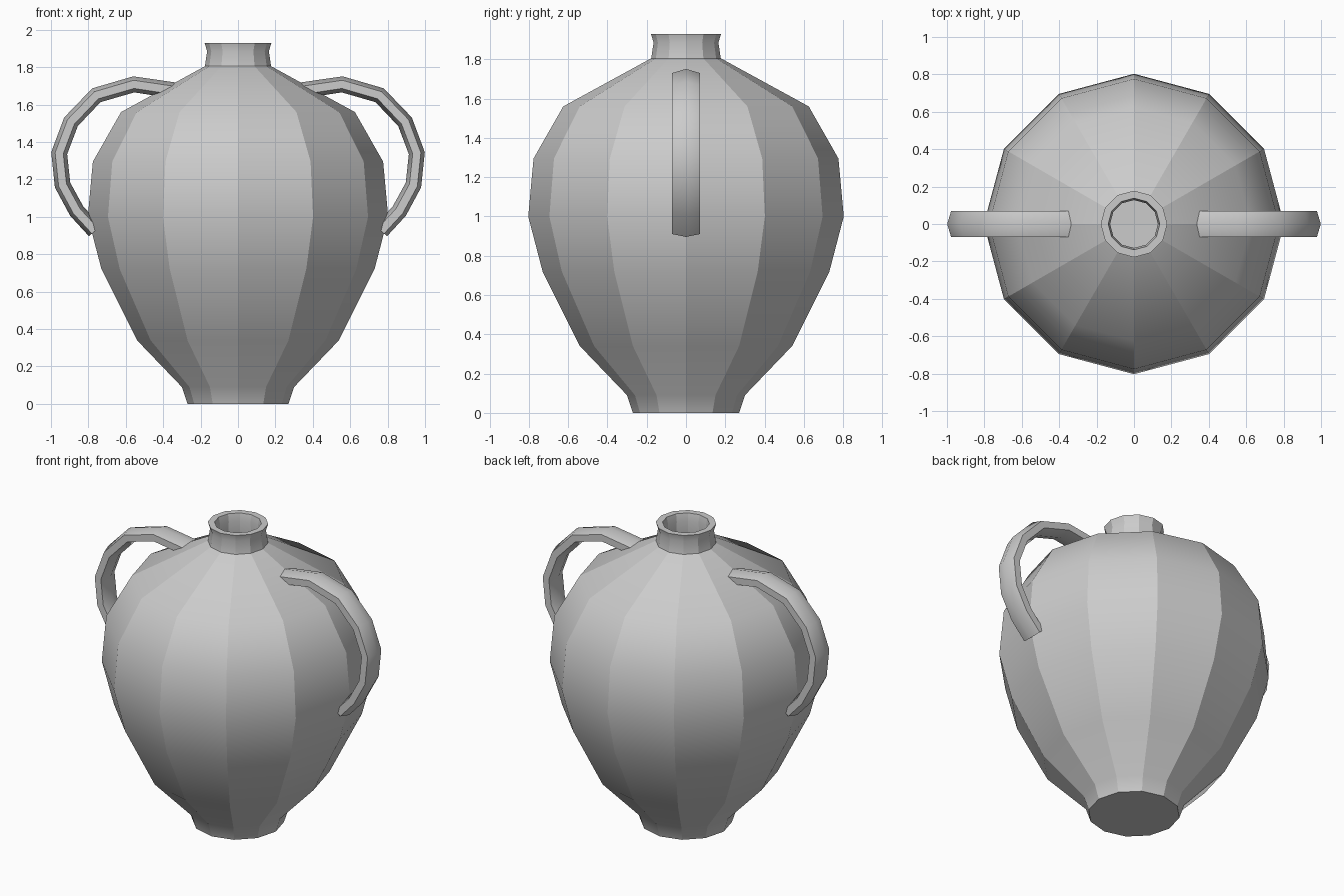
import bpy, bmesh
from math import cos, sin, pi, radians
from mathutils import Vector

if "Cube" in bpy.data.objects:
    bpy.data.objects.remove(bpy.data.objects["Cube"])


def loft(name, rings, sharp):
    """Skin closed rings of equal count, cap both ends, mark sharp edges."""
    bm = bmesh.new()
    loops = [[bm.verts.new(p) for p in ring] for ring in rings]
    n = len(loops[0])
    for a, b in zip(loops, loops[1:]):
        for i in range(n):
            j = (i + 1) % n
            bm.faces.new((a[i], a[j], b[j], b[i]))
    bm.faces.new(loops[0][::-1])
    bm.faces.new(loops[-1])
    bmesh.ops.recalc_face_normals(bm, faces=bm.faces)
    for f in bm.faces:
        f.smooth = True
    for e in bm.edges:
        e.smooth = not sharp(e)
    mesh = bpy.data.meshes.new(name)
    bm.to_mesh(mesh)
    bm.free()
    ob = bpy.data.objects.new(name, mesh)
    bpy.context.collection.objects.link(ob)
    return ob


def steep(e):
    return e.calc_face_angle(0) > radians(34)


def body_sharp(e):
    # crisp facet edges up the body, soft shading along the profile
    return steep(e) or abs(e.verts[0].co.z - e.verts[1].co.z) > 1e-4


# Twelve-sided vase body: outer profile, rim, then the inside of the neck
profile = [(.27, 0), (.30, .09), (.54, .34), (.73, .72), (.803, 1.0),
           (.776, 1.295), (.625, 1.56), (.177, 1.805), (.165, 1.885),
           (.178, 1.928), (.138, 1.928), (.128, 1.88), (.137, 1.79), (.30, 1.66),
           (.30, 1.45)]
loft("vase_body",
     [[(r * cos(i * pi / 6), r * sin(i * pi / 6), z) for i in range(12)]
      for r, z in profile], body_sharp)

# Handle: flattened hexagon swept along a bent path in the XZ plane
path = [Vector(p) for p in [(.335, 1.675), (.557, 1.708), (.757, 1.65),
                            (.893, 1.508), (.956, 1.34), (.938, 1.17),
                            (.862, 1.03), (.765, .925)]]
section = [(.043, 0), (.022, .07), (-.022, .07),
           (-.043, 0), (-.022, -.07), (.022, -.07)]
rings = []
for i, p in enumerate(path):
    before = (p - path[i - 1]).normalized() if i else Vector((0, 0))
    after = (path[i + 1] - p).normalized() if i < len(path) - 1 else Vector((0, 0))
    t = (before + after).normalized()
    out = Vector((-t.y, t.x))
    rings.append([(p.x + out.x * d, y, p.y + out.y * d) for d, y in section])
handles = loft("handles", rings, steep)
handles.modifiers.new("mirror", 'MIRROR').use_axis[0] = True
